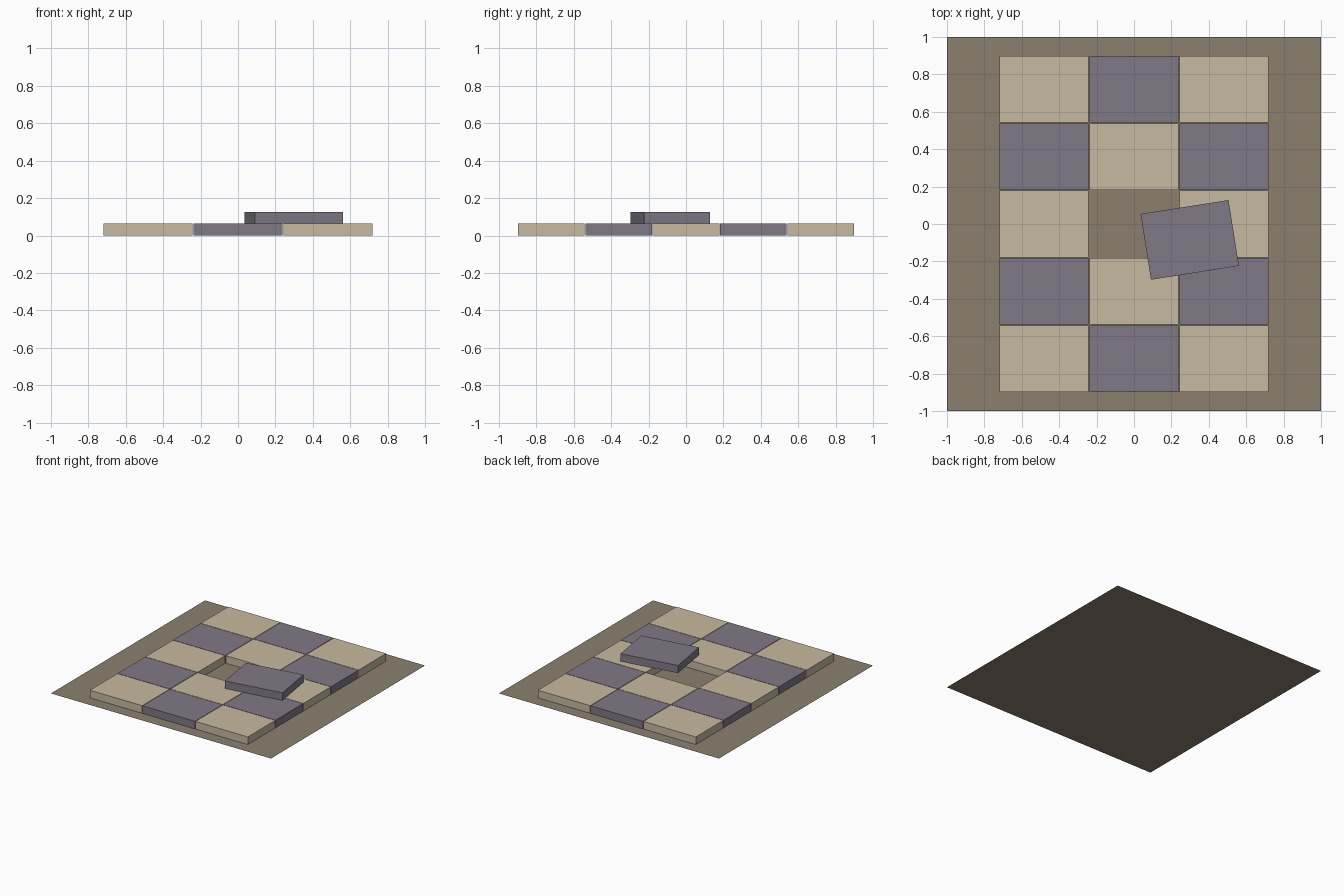
import bpy
import math

if "Cube" in bpy.data.objects:
    bpy.data.objects.remove(bpy.data.objects["Cube"])


def material(name, rgb):
    """Flat material from 0-255 sRGB values."""
    mat = bpy.data.materials.new(name)
    lin = [((c / 255 + 0.055) / 1.055) ** 2.4 for c in rgb]
    mat.diffuse_color = (*lin, 1)
    mat.use_nodes = True
    mat.node_tree.nodes["Principled BSDF"].inputs["Base Color"].default_value = mat.diffuse_color
    return mat


cream = material("cream stone", (198, 186, 160))
slate = material("slate purple", (128, 121, 134))
earth = material("brown earth", (139, 128, 110))

CELL_X, CELL_Y, THICK, GAP = 0.48, 0.36, 0.0625, 0.004


def tile(name, x, y, z, mat, turn=0):
    """Rectangular paving tile resting on height z."""
    bpy.ops.mesh.primitive_cube_add(size=1, location=(x, y, z + THICK / 2),
                                    rotation=(0, 0, turn))
    ob = bpy.context.object
    ob.name = name
    ob.scale = (CELL_X - GAP, CELL_Y - GAP, THICK)
    ob.data.materials.append(mat)


# ground sheet
bpy.ops.mesh.primitive_plane_add(size=2)
ground = bpy.context.object
ground.name = "ground_sheet"
ground.data.materials.append(earth)

# checkered paving, with the middle tile lifted out
for col in range(-1, 2):
    for row in range(-2, 3):
        if (col, row) != (0, 0):
            mat = slate if (col + row) % 2 == 0 else cream
            tile(f"paving_tile_{col + 2}_{row + 3}",
                 col * CELL_X, row * CELL_Y, 0.0005, mat)

# loose tile lying askew on top
tile("loose_tile", 0.298, -0.085, THICK + 0.001, slate, math.radians(9))
